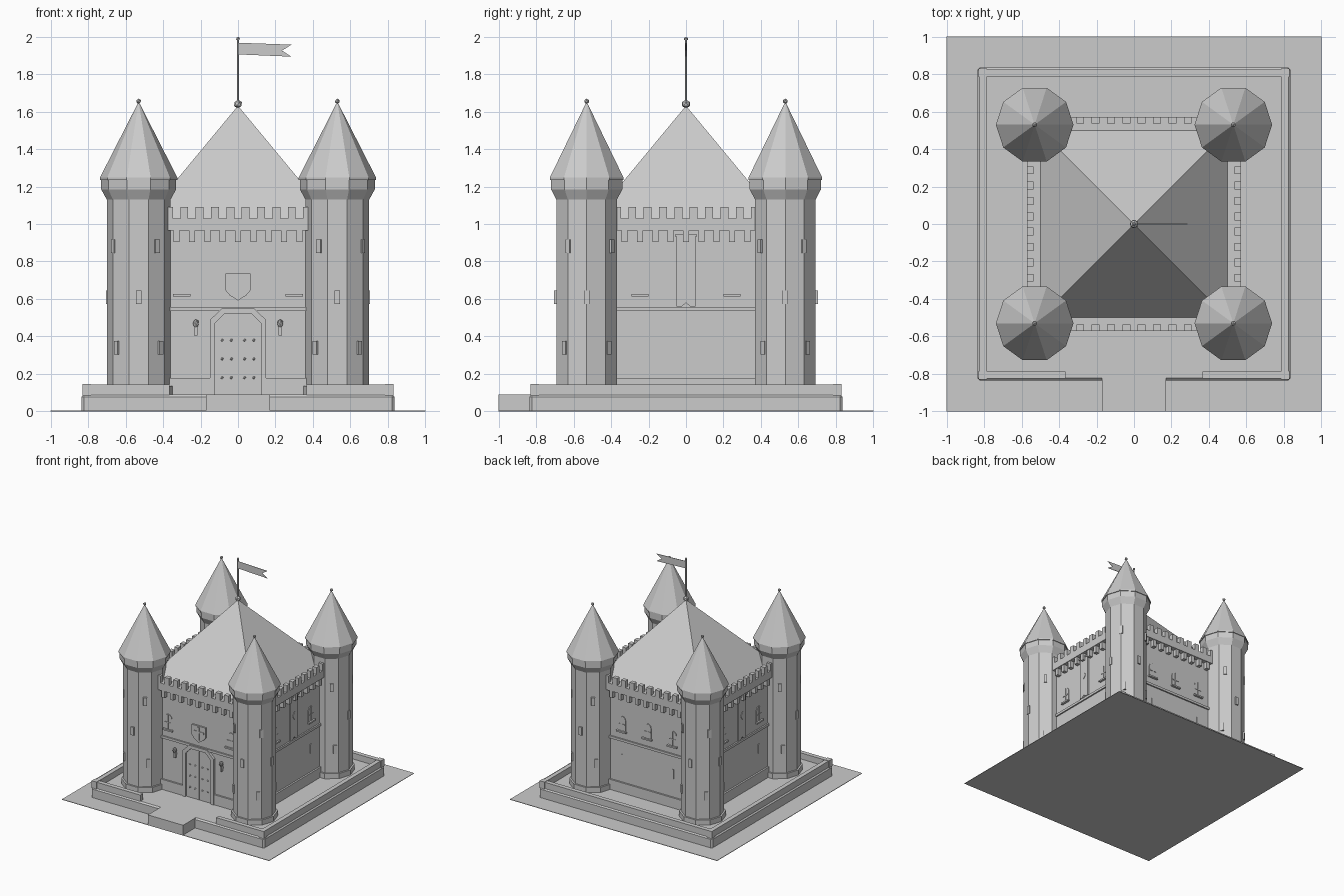
import bpy, bmesh, math
from mathutils import Matrix, Vector

if "Cube" in bpy.data.objects:
    bpy.data.objects.remove(bpy.data.objects["Cube"])

stone = bpy.data.materials.new("stone_grey")
stone.diffuse_color = (0.6, 0.6, 0.6, 1)
stone.use_nodes = True
stone.node_tree.nodes["Principled BSDF"].inputs["Base Color"].default_value = stone.diffuse_color


def finish(name, bm, smooth=False):
    bmesh.ops.recalc_face_normals(bm, faces=bm.faces)
    me = bpy.data.meshes.new(name)
    bm.to_mesh(me)
    bm.free()
    me.materials.append(stone)
    ob = bpy.data.objects.new(name, me)
    bpy.context.collection.objects.link(ob)
    return ob


def box(bm, x0, x1, y0, y1, z0, z1, m=Matrix()):
    c = Vector(((x0 + x1) / 2, (y0 + y1) / 2, (z0 + z1) / 2))
    s = Matrix.Diagonal((x1 - x0, y1 - y0, z1 - z0, 1))
    bmesh.ops.create_cube(bm, size=1, matrix=m @ Matrix.Translation(c) @ s)


def plate(bm, pts, y0, y1, m=Matrix()):
    """Outline in x/z, extruded from y0 to y1."""
    a = [bm.verts.new(m @ Vector((x, y0, z))) for x, z in pts]
    b = [bm.verts.new(m @ Vector((x, y1, z))) for x, z in pts]
    n = len(pts)
    bm.faces.new(a)
    bm.faces.new(b[::-1])
    for i in range(n):
        j = (i + 1) % n
        bm.faces.new((a[j], a[i], b[i], b[j]))


def cone(bm, n, r0, r1, z0, z1, m=Matrix(), turn=0):
    t = Matrix.Translation((0, 0, (z0 + z1) / 2)) @ Matrix.Rotation(turn, 4, 'Z')
    bmesh.ops.create_cone(bm, cap_ends=True, segments=n, radius1=r0, radius2=r1,
                          depth=z1 - z0, matrix=m @ t)


def ball(bm, r, loc, m=Matrix()):
    bmesh.ops.create_icosphere(bm, subdivisions=1, radius=r,
                               matrix=m @ Matrix.Translation(loc))


def arch(x, w, z0, z1):
    """Outline with a rounded top."""
    top = [(x + w * math.cos(math.pi * i / 6), z1 - w + w * math.sin(math.pi * i / 6))
           for i in range(7)]
    return [(x + w, z0)] + top + [(x - w, z0)]


SIDES = [Matrix.Rotation(math.pi / 2 * k, 4, 'Z') for k in range(4)]  # front, right, back, left
FRONT, RIGHT, BACK, LEFT = SIDES
W = -0.53   # wall face in the front frame

# Ground, plinth, entrance step
bm = bmesh.new()
box(bm, -1, 1, -1, 1, 0, 0.004)
finish("ground_slab", bm)
bm = bmesh.new()
box(bm, -.835, .835, -.835, .835, 0, .09)
bmesh.ops.bevel(bm, geom=[e for e in bm.edges if e.calc_length() < .1 or e.verts[0].co.z > .05 < e.verts[1].co.z],
                offset=.012, segments=1, affect='EDGES')
finish("plinth", bm)
bm = bmesh.new()
box(bm, -.17, .17, -1, -.82, 0, .09)
finish("entrance_step", bm)

# Low boundary wall with an opening at the front
bm = bmesh.new()
for m in (RIGHT, BACK, LEFT):
    box(bm, -.79, .79, -.825, -.787, .085, .143, m)
for s in (-1, 1):
    box(bm, min(s * .365, s * .79), max(s * .365, s * .79), -.825, -.787, .085, .143)
for m in SIDES:
    box(bm, -.831, -.785, -.831, -.785, .085, .147, m)
finish("boundary_wall", bm)

# Keep walls, skirting, string course, parapet
bm = bmesh.new()
box(bm, W, -W, W, -W, .085, .97)
finish("keep_walls", bm)
bm = bmesh.new()
for m in SIDES:
    if m is FRONT:
        box(bm, -.5, -.15, W - .015, W + .01, .085, .178, m)
        box(bm, .15, .5, W - .015, W + .01, .085, .178, m)
    else:
        box(bm, -.5, .5, W - .015, W + .01, .085, .178, m)
    box(bm, -.5, .5, W - .012, W + .01, .535, .556, m)
finish("skirting_and_string_course", bm)
bm = bmesh.new()
box(bm, -.572, .572, -.572, .572, .965, 1.03)
finish("parapet", bm)

# Battlements and corbels
bm, bc = bmesh.new(), bmesh.new()
for m in SIDES:
    for k in range(-5, 5):
        x = .041 + .082 * k
        box(bm, x - .021, x + .021, -.572, -.535, 1.025, 1.09, m)
    for k in range(-4, 5):
        x = .082 * k
        box(bc, x - .016, x + .016, -.565, W + .01, .905, .967, m)
finish("battlements", bm)
finish("corbels", bc)

# Main roof with finial, pole and pennant
bm = bmesh.new()
cone(bm, 4, .5 * math.sqrt(2), 0.001, 1.028, 1.63, turn=math.pi / 4)
finish("keep_roof", bm)
bm = bmesh.new()
ball(bm, .024, (0, 0, 1.64))
cone(bm, 6, .006, .006, 1.6, 1.985)
ball(bm, .011, (0, 0, 1.988))
finish("flag_pole", bm)
bm = bmesh.new()
plate(bm, [(0, 1.905), (.285, 1.893), (.235, 1.925), (.285, 1.957), (0, 1.967)], -.002, .002)
finish("pennant", bm)

# Corner towers
for sx, nx in ((-1, "left"), (1, "right")):
    for sy, ny in ((-1, "front"), (1, "back")):
        T = Matrix.Translation((sx * .53, sy * .53, 0))
        tag = ny + "_" + nx
        turn = math.pi / 10
        bm = bmesh.new()
        cone(bm, 10, .185, .185, .085, .135, T, turn)
        cone(bm, 10, .17, .17, .13, 1.14, T, turn)
        cone(bm, 10, .17, .2, 1.13, 1.185, T, turn)
        cone(bm, 10, .2, .2, 1.185, 1.24, T, turn)
        finish("tower_" + tag, bm)
        bm = bmesh.new()
        cone(bm, 10, .207, .207, 1.235, 1.247, T, turn)
        cone(bm, 10, .207, .004, 1.247, 1.645, T, turn)
        ball(bm, .014, (0, 0, 1.655), T)
        finish("tower_roof_" + tag, bm)
        # arrow slits, mirrored from the front right tower
        bm = bmesh.new()
        slits = [(a, .88) for a in (-36, -126, 54, 144)]
        slits += [(a, .61) for a in (0, -90)]
        slits += [(a, .34) for a in (-45, -135, 45, 135)]
        for a, z in slits:
            a = math.radians(a)
            ang = math.atan2(-sy * math.sin(a), sx * math.cos(a))
            box(bm, .14, .173, -.014, .014, z - .036, z + .036,
                T @ Matrix.Rotation(ang, 4, 'Z'))
        finish("tower_slits_" + tag, bm)

# Arched windows with sills, wall slits below
panes, sills, slits = bmesh.new(), bmesh.new(), bmesh.new()
rows = ((FRONT, (-.3, .3)), (RIGHT, (-.245, .245)),
        (BACK, (-.245, 0, .245)), (LEFT, (-.245, .245)))
for m, xs in rows:
    for x in xs:
        plate(panes, arch(x, .036, .62, .755), W - .005, W + .002, m)
        box(panes, x - .004, x + .004, W - .009, W, .62, .75, m)
        box(panes, x - .03, x + .03, W - .009, W, .68, .687, m)
        box(sills, x - .046, x + .046, W - .02, W + .002, .614, .627, m)
        if m is not FRONT and x:
            box(slits, x - .01, x + .01, W - .004, W + .002, .34, .42, m)
finish("window_panes", panes)
finish("window_sills", sills)
finish("wall_slits", slits)

# Swallow-tailed banners on the side walls
bm = bmesh.new()
for m in (RIGHT, LEFT):
    plate(bm, [(-.05, .56), (-.022, .56), (0, .58), (.022, .56), (.05, .56),
               (.05, .935), (-.05, .935)], W - .014, W, m)
    box(bm, -.06, .06, W - .02, W, .932, .945, m)
    plate(bm, [(0, .73), (.025, .765), (0, .8), (-.025, .765)], W - .018, W - .013, m)
finish("side_banners", bm)

# Gate: frame, leaf, studs
def gate(w, t, top, c):
    return [(-w, .09), (w, .09), (w, top - c), (t, top), (-t, top), (-w, top - c)]

bm = bmesh.new()
outer, inner = gate(.15, .085, .55, .062), gate(.122, .07, .522, .052)
for i in range(1, 6):   # frame segments around the opening
    j = (i + 1) % 6
    plate(bm, [outer[i], outer[j], inner[j], inner[i]], W - .022, W + .002)
finish("gate_frame", bm)
bm = bmesh.new()
plate(bm, inner, W - .008, W + .002)
box(bm, -.003, .003, W - .011, W, .09, .52)
finish("gate_leaf", bm)
bm = bmesh.new()
for x in (-.085, -.035, .035, .085):
    for z in (.18, .28, .38):
        ball(bm, .008, (x, W - .01, z))
finish("gate_studs", bm)

# Shield above the gate
bm = bmesh.new()
plate(bm, [(-.066, .735), (-.066, .645), (-.045, .62), (0, .592), (.045, .62),
           (.066, .645), (.066, .735)], W - .014, W + .002)
box(bm, -.008, .008, W - .018, W, .612, .725)
box(bm, -.052, .052, W - .018, W, .675, .69)
finish("wall_shield", bm)

# Torches beside the gate
bm = bmesh.new()
for x in (-.225, .225):
    box(bm, x - .009, x + .009, W - .03, W - .012, .405, .46)
    box(bm, x - .006, x + .006, W - .02, W, .425, .44)
    cone(bm, 6, .01, .018, .45, .468, Matrix.Translation((x, W - .022, 0)))
    ball(bm, .017, (x, W - .022, .475))
finish("gate_torches", bm)
